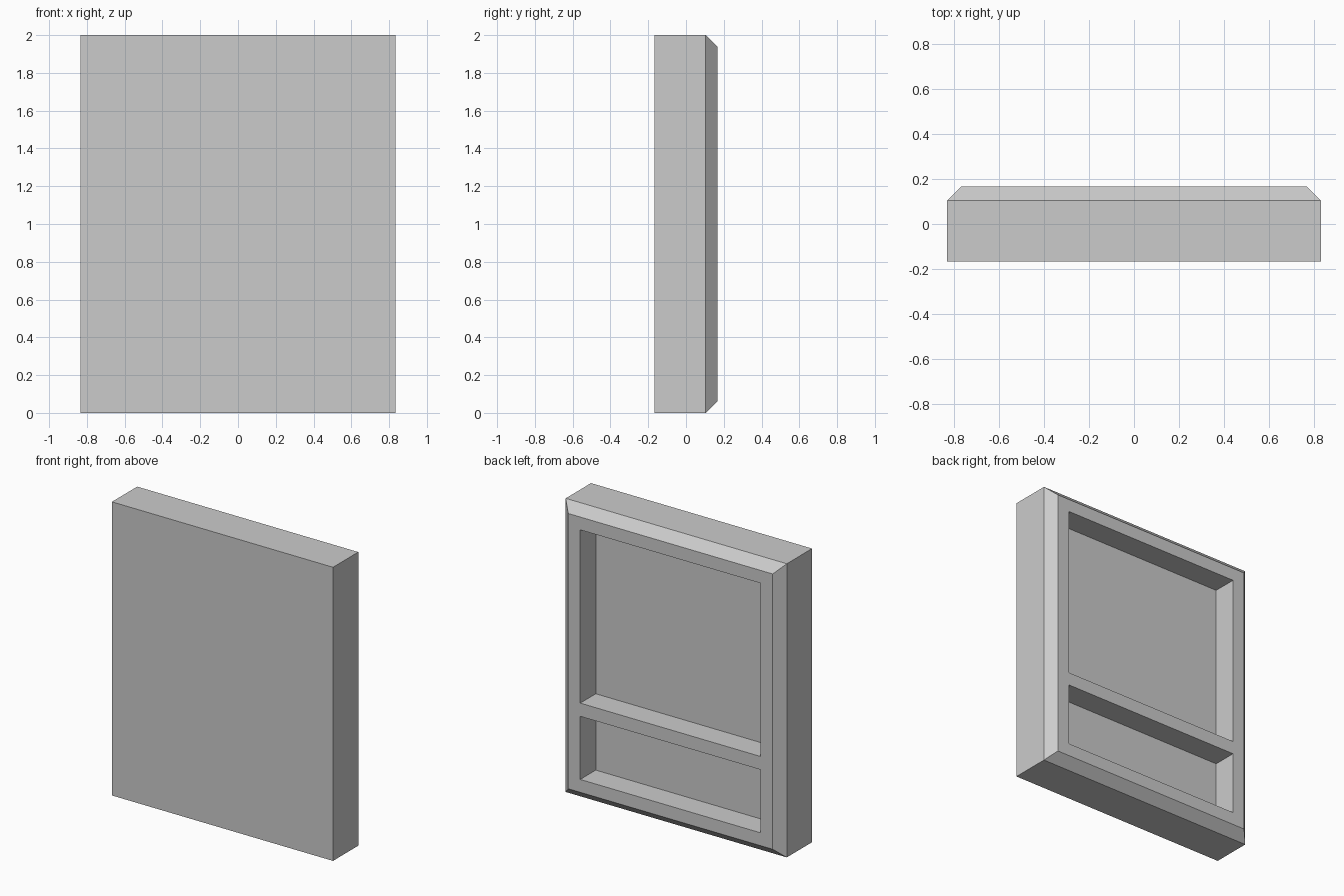
import bpy, bmesh
from mathutils import Matrix, Vector

if "Cube" in bpy.data.objects:
    bpy.data.objects.remove(bpy.data.objects["Cube"])

HALF_W, HALF_D, HEIGHT = 0.833, 0.167, 2.0
BEVEL = 0.0625      # chamfer around the back rim
POCKET_W = 0.68     # half width of the recesses
FLOOR_Y = 0.0       # bottom of the recesses


def box(name, lo, hi, chamfer=0.0):
    """Box between two corners, optionally with a chamfered back (+y) face."""
    lo, hi = Vector(lo), Vector(hi)
    hi.y -= chamfer
    bm = bmesh.new()
    bmesh.ops.create_cube(bm, size=1.0, matrix=Matrix.Translation((lo + hi) / 2)
                          @ Matrix.Diagonal((*(hi - lo), 1.0)))
    if chamfer:
        bm.normal_update()
        back = [f for f in bm.faces if f.normal.y > 0.9]
        bmesh.ops.inset_individual(bm, faces=back, thickness=chamfer,
                                   depth=chamfer, use_even_offset=True)
    bmesh.ops.recalc_face_normals(bm, faces=bm.faces[:])
    mesh = bpy.data.meshes.new(name)
    bm.to_mesh(mesh)
    bm.free()
    ob = bpy.data.objects.new(name, mesh)
    bpy.context.collection.objects.link(ob)
    return ob


# Main panel with chamfered back rim
panel = box("wall_panel", (-HALF_W, -HALF_D, 0), (HALF_W, HALF_D, HEIGHT), BEVEL)

# Lower and upper recesses in the back
for name, z0, z1 in (("lower_recess", 0.15, 0.58), ("upper_recess", 0.67, 1.85)):
    cutter = box(name + "_cutter", (-POCKET_W, FLOOR_Y, z0), (POCKET_W, 0.3, z1))
    cutter.hide_render = True
    cutter.display_type = 'WIRE'
    mod = panel.modifiers.new(name, 'BOOLEAN')
    mod.operation = 'DIFFERENCE'
    mod.solver = 'EXACT'
    mod.object = cutter
